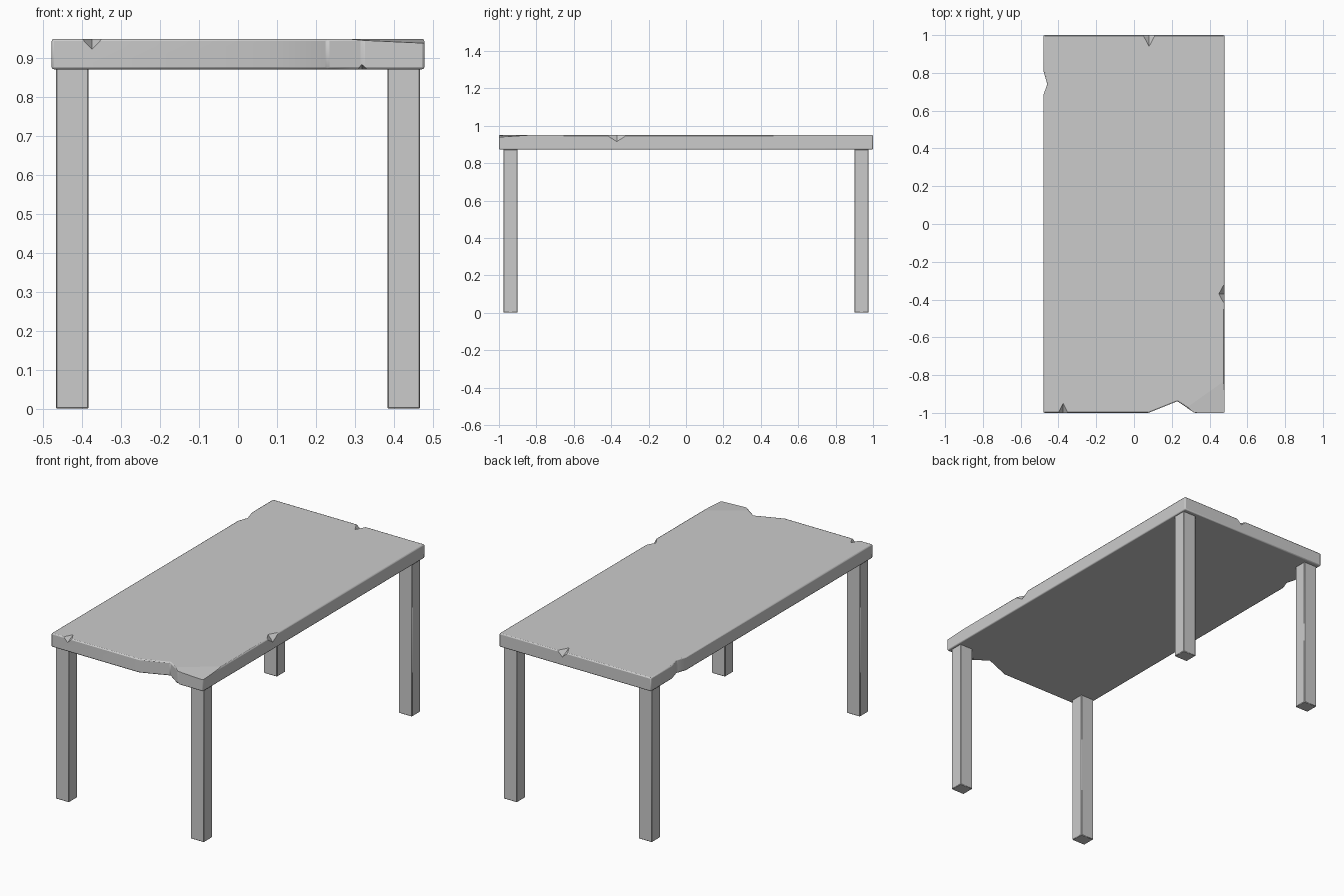
import bpy, bmesh
from mathutils import Vector

if "Cube" in bpy.data.objects:
    bpy.data.objects.remove(bpy.data.objects["Cube"])

Z0, Z1 = 0.872, 0.95      # underside and top of the slab
W, L = 0.479, 1.0         # half width and half length


def add_object(name, bm):
    bmesh.ops.recalc_face_normals(bm, faces=bm.faces)
    mesh = bpy.data.meshes.new(name)
    bm.to_mesh(mesh)
    bm.free()
    ob = bpy.data.objects.new(name, mesh)
    bpy.context.collection.objects.link(ob)
    return ob


def bevel(ob, width, segments=1):
    mod = ob.modifiers.new("soft_edges", 'BEVEL')
    mod.width, mod.segments = width, segments
    mod.limit_method, mod.angle_limit = 'ANGLE', 0.6


def hull_cutter(name, points):
    bm = bmesh.new()
    for p in points:
        bm.verts.new(p)
    bmesh.ops.convex_hull(bm, input=bm.verts)
    ob = add_object(name, bm)
    ob.hide_render = True
    ob.hide_viewport = True
    return ob


def chip(name, edge, out, half, deep, drop, z=Z1, up=1):
    """Chip knocked out of a slab rim at the edge point, facing out."""
    e, o = Vector((*edge, z)), Vector((*out, 0))
    side, rise = Vector((-o.y, o.x, 0)), Vector((0, 0, up))
    return hull_cutter(name, [e + side * half, e - side * half, e - o * deep,
                              e - rise * drop, e + o * 0.05 + rise * 0.05])


# Slab outline with the full-height breaks on the front and left edges
outline = [(-W, -L), (0.075, -L), (0.23, -0.938), (0.32, -L), (W, -L),
           (W, L), (-W, L), (-W, 0.81), (-0.459, 0.74), (-W, 0.685)]
bm = bmesh.new()
face = bm.faces.new([bm.verts.new((x, y, Z0)) for x, y in outline])
new = bmesh.ops.extrude_face_region(bm, geom=[face])["geom"]
bmesh.ops.translate(bm, vec=(0, 0, Z1 - Z0),
                    verts=[v for v in new if isinstance(v, bmesh.types.BMVert)])
table_top = add_object("table_top", bm)
bevel(table_top, 0.006, 2)

# Small chips and the worn front right corner
cutters = [
    chip("front_chip", (-0.375, -L), (0, -1), 0.026, 0.05, 0.026),
    chip("back_chip", (0.08, L), (0, 1), 0.032, 0.06, 0.03),
    chip("right_chip", (W, -0.37), (1, 0), 0.055, 0.03, 0.035),
    chip("under_chip", (0.318, -L), (0, -1), 0.015, 0.03, 0.013, Z0, -1),
    hull_cutter("corner_wear", [(0.24, -L, Z1), (W, -0.83, Z1), (W, -L, 0.939),
                                (0.6, -1.1, 0.96), (0.24, -L, 0.97),
                                (W, -0.83, 0.97)]),
]
for c in cutters:
    mod = table_top.modifiers.new(c.name, 'BOOLEAN')
    mod.operation, mod.solver, mod.object = 'DIFFERENCE', 'EXACT', c

# Four square legs
parts = [table_top]
for yname, sy in (("front", -1), ("back", 1)):
    for xname, sx in (("left", -1), ("right", 1)):
        bm = bmesh.new()
        bmesh.ops.create_cube(bm, size=1)
        bmesh.ops.scale(bm, vec=(0.084, 0.076, 0.874), verts=bm.verts)
        bmesh.ops.translate(bm, vec=(sx * 0.426, sy * 0.938, 0.437), verts=bm.verts)
        leg = add_object(f"{yname}_{xname}_leg", bm)
        bevel(leg, 0.003)
        parts.append(leg)

# Smooth shading that keeps the corners crisp
for ob in parts:
    bpy.ops.object.select_all(action='DESELECT')
    ob.select_set(True)
    bpy.context.view_layer.objects.active = ob
    bpy.ops.object.shade_smooth_by_angle(angle=0.5)
